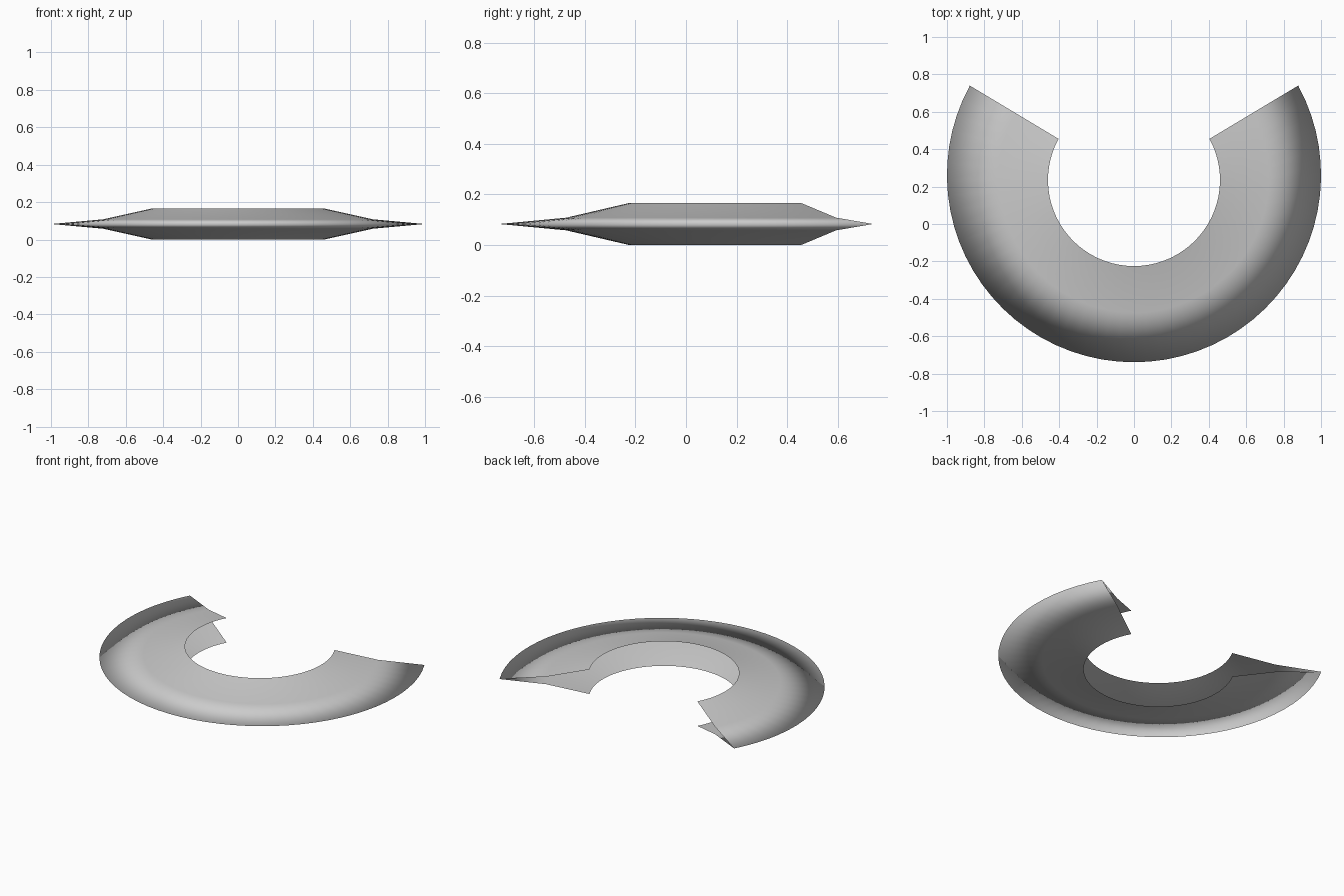
import bpy, bmesh, math

cube = bpy.data.objects.get("Cube")
if cube:
    bpy.data.objects.remove(cube, do_unlink=True)

# Plain grey finish
grey = bpy.data.materials.new("light_grey")
grey.use_nodes = True
color = (0.6, 0.6, 0.6, 1)
grey.diffuse_color = color
grey.node_tree.nodes["Principled BSDF"].inputs["Base Color"].default_value = color

# Open wedge section, upper inner lip to rim to lower inner lip:
# (radius, centre y, height)
MID = 0.083
half = [(0.46, 0.235, 0.083), (0.722, 0.248, 0.025)]
section = [(r, c, MID + h) for r, c, h in half]
section.append((1.0, 0.261, MID))
section += [(r, c, MID - h) for r, c, h in reversed(half)]

# Sweep the section round the front, leaving the back open
SEGMENTS = 48
END = math.radians(28.6)
start, sweep = math.pi - END, math.pi + 2 * END
bm = bmesh.new()
rows = []
for i in range(SEGMENTS + 1):
    a = start + sweep * i / SEGMENTS
    rows.append([bm.verts.new((r * math.cos(a), c + r * math.sin(a), z))
                 for r, c, z in section])
for a, b in zip(rows, rows[1:]):
    for j in range(len(section) - 1):
        bm.faces.new((a[j], a[j + 1], b[j + 1], b[j])).smooth = True

mesh = bpy.data.meshes.new("open_ring_shell")
bm.to_mesh(mesh)
bm.free()
mesh.materials.append(grey)
ring = bpy.data.objects.new("open_ring_shell", mesh)
bpy.context.collection.objects.link(ring)
